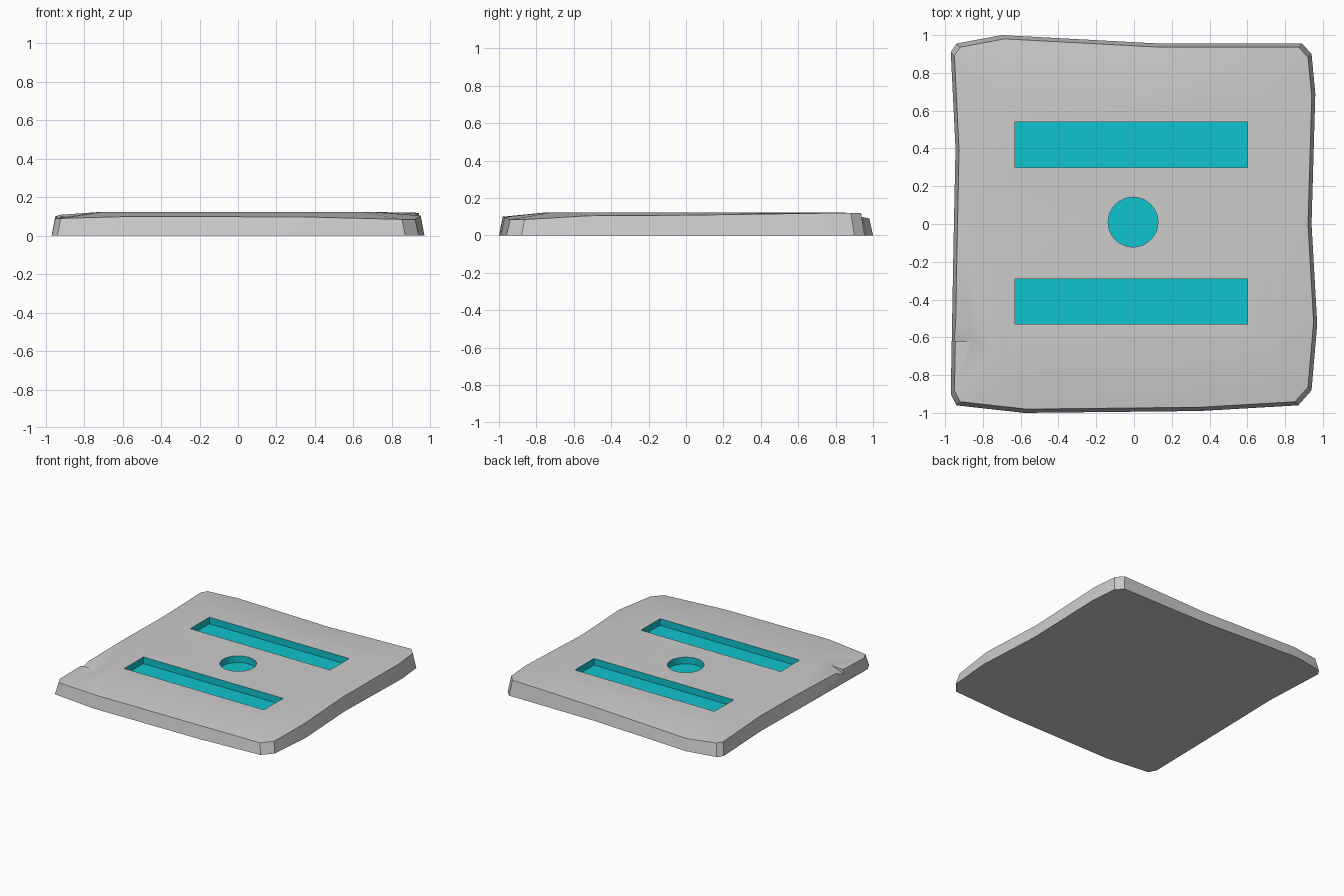
import bpy, bmesh, math

if "Cube" in bpy.data.objects:
    bpy.data.objects.remove(bpy.data.objects["Cube"])

TOP = 0.123

# Irregular slab outline: x, y at the base, and height of the rim
OUTLINE = [(-0.97, 0.91, 0.1), (-0.94, 0.955, 0.1), (-0.7, 1.0, 0.09), (0.14, 0.955, 0.1),
           (0.49, 0.955, 0.11), (0.89, 0.955, 0.12), (0.94, 0.9, 0.12), (0.96, 0.69, 0.118),
           (0.94, 0.0, 0.108), (0.97, -0.53, 0.105), (0.94, -0.88, 0.085), (0.87, -0.96, 0.085),
           (0.35, -0.99, 0.098), (-0.58, -1.0, 0.1), (-0.94, -0.96, 0.09), (-0.97, -0.9, 0.09),
           (-0.955, -0.08, 0.108), (-0.945, 0.4, 0.108)]


def loft(name, rings):
    """Skin a closed solid through rings of equal point count, bottom to top."""
    bm = bmesh.new()
    loops = [[bm.verts.new(p) for p in ring] for ring in rings]
    n = len(loops[0])
    for a, b in zip(loops, loops[1:]):
        for i in range(n):
            j = (i + 1) % n
            bm.faces.new((a[i], a[j], b[j], b[i]))
    bm.faces.new(loops[0])
    bm.faces.new(loops[-1])
    bmesh.ops.recalc_face_normals(bm, faces=bm.faces)
    mesh = bpy.data.meshes.new(name)
    bm.to_mesh(mesh)
    bm.free()
    ob = bpy.data.objects.new(name, mesh)
    bpy.context.collection.objects.link(ob)
    return ob


def prism(name, points, z0, z1):
    return loft(name, [[(x, y, z0) for x, y in points], [(x, y, z1) for x, y in points]])


# Slab: base, tapered rim, gently domed edge and flat centre
slab = loft("stone_slab", [
    [(x, y, 0) for x, y, z in OUTLINE],
    [(x * 0.98, y * 0.98, z) for x, y, z in OUTLINE],
    [(x * 0.75, y * 0.75, TOP) for x, y, z in OUTLINE]])

# Cutters: two bars, a disc and the chipped edge
FLOOR = 0.07
cutters = []
for name, y0, y1 in (("back_bar", 0.3, 0.54), ("front_bar", -0.53, -0.29)):
    cutters.append(prism(name + "_cutter", [(-0.63, y0), (0.6, y0), (0.6, y1), (-0.63, y1)], FLOOR, 0.3))
circle = [(-0.005 + 0.132 * math.cos(math.tau * i / 32), 0.01 + 0.132 * math.sin(math.tau * i / 32))
          for i in range(32)]
cutters.append(prism("disc_cutter", circle, FLOOR, 0.3))
chip = [(-0.82, -0.62, 0.118), (-1.02, -0.466, 0.088), (-1.02, -0.625, 0.035)]
cutters.append(loft("chip_cutter", [chip, [(x, y, 0.3) for x, y, z in chip]]))

bpy.context.view_layer.objects.active = slab
slab.select_set(True)
for cutter in cutters:
    mod = slab.modifiers.new(cutter.name, 'BOOLEAN')
    mod.operation = 'DIFFERENCE'
    mod.solver = 'EXACT'
    mod.object = cutter
    bpy.ops.object.modifier_apply(modifier=mod.name)
for cutter in cutters:
    bpy.data.objects.remove(cutter, do_unlink=True)

# Cyan glow inside the recesses
cyan = bpy.data.materials.new("cyan")
cyan.diffuse_color = (0.005, 0.55, 0.62, 1)
cyan.use_nodes = True
cyan.node_tree.nodes["Principled BSDF"].inputs["Base Color"].default_value = cyan.diffuse_color
slab.data.materials.clear()
slab.data.materials.append(None)
slab.data.materials.append(cyan)
for f in slab.data.polygons:
    c = f.center
    inside = abs(c.x) < 0.65 and abs(c.y) < 0.56 and 0.03 < c.z < TOP - 0.005
    f.material_index = 1 if inside else 0

bpy.ops.object.shade_smooth_by_angle(angle=math.radians(30))
